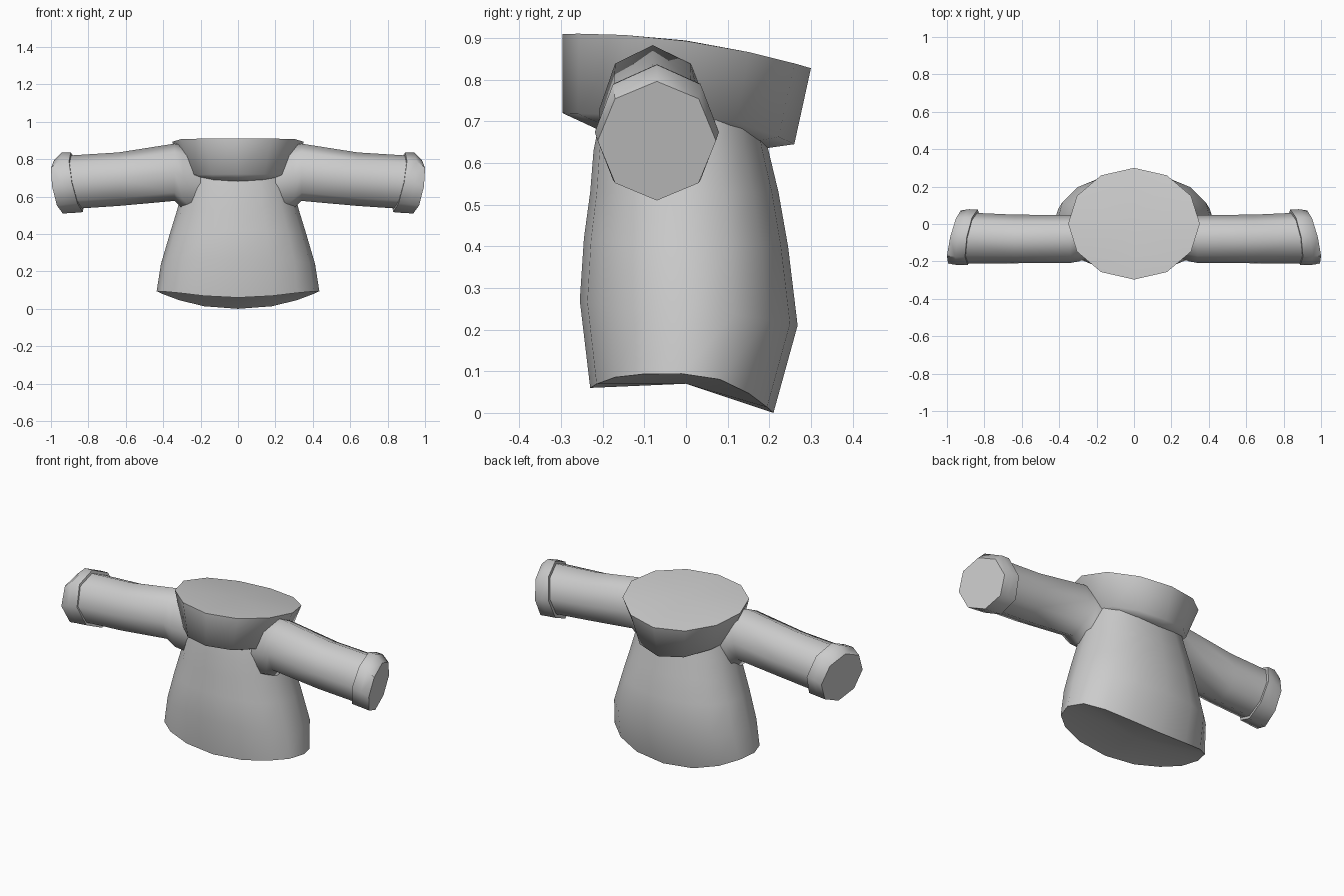
import bpy, bmesh, math

if "Cube" in bpy.data.objects:
    bpy.data.objects.remove(bpy.data.objects["Cube"])

cloth = bpy.data.materials.new("grey_cloth")
cloth.diffuse_color = (0.6, 0.6, 0.6, 1)
cloth.use_nodes = True
cloth.node_tree.nodes["Principled BSDF"].inputs["Base Color"].default_value = cloth.diffuse_color


def loft(name, rings, angle, base=None, dome=None):
    """Skin a list of point rings, close both ends, smooth by angle."""
    bm = bmesh.new()
    vr = [[bm.verts.new(p) for p in r] for r in rings]
    n = len(vr[0])
    for a, b in zip(vr, vr[1:]):
        for i in range(n):
            j = (i + 1) % n
            bm.faces.new((a[i], a[j], b[j], b[i]))
    for ring, centre in ((vr[0][::-1], base), (vr[-1], dome)):
        if centre:
            c = bm.verts.new(centre)
            for i in range(n):
                bm.faces.new((ring[i], ring[(i + 1) % n], c))
        else:
            bm.faces.new(ring)
    bmesh.ops.recalc_face_normals(bm, faces=bm.faces)
    me = bpy.data.meshes.new(name)
    bm.to_mesh(me)
    bm.free()
    me.materials.append(cloth)
    ob = bpy.data.objects.new(name, me)
    bpy.context.collection.objects.link(ob)
    bpy.ops.object.select_all(action='DESELECT')
    ob.select_set(True)
    bpy.context.view_layer.objects.active = ob
    bpy.ops.object.shade_smooth_by_angle(angle=math.radians(angle))
    return ob


def body_ring(n, rx, yf, yb, zf, zs, zb, power=2.0, front_pow=2):
    """Horizontal oval; height runs front -> side -> back."""
    pts = []
    for i in range(n):
        t = 2 * math.pi * i / n
        c, s = math.cos(t), math.sin(t)
        cx = math.copysign(abs(c) ** (2 / power), c)
        sy = math.copysign(abs(s) ** (2 / power), s)
        mid, half = (yf + yb) / 2, (yb - yf) / 2
        if s > 0:
            z = zs + (zb - zs) * s * s
        else:
            z = zs + (zf - zs) * abs(s) ** front_pow
        pts.append((rx * cx, mid + half * sy, z))
    return pts


# Torso, flaring to a wavy hem
loft("torso", [body_ring(16, *r) for r in (
    (0.435, -0.23, 0.21, 0.06, 0.094, 0.00, 2.2, 4),
    (0.412, -0.255, 0.268, 0.27, 0.24, 0.21, 2.2),
    (0.365, -0.245, 0.245, 0.42, 0.40, 0.40, 2.2),
    (0.325, -0.230, 0.222, 0.53, 0.53, 0.53, 2.2),
    (0.30, -0.222, 0.198, 0.63, 0.63, 0.63, 2.2),
    (0.27, -0.20, 0.18, 0.74, 0.74, 0.72, 2.2))], 60, base=(0, 0, 0.07))

# Wide collar with a sloping, filled top
under = body_ring(12, 0.25, -0.215, 0.19, 0.682, 0.70, 0.635)
lower = body_ring(12, 0.285, -0.297, 0.26, 0.72, 0.715, 0.645)
upper = [(x, y, 0.893 - 0.137 * y - 0.27 * y * y)
         for x, y, _ in body_ring(12, 0.352, -0.297, 0.30, 0, 0, 0)]
loft("collar", [under, lower, upper], 75, dome=(0, 0.0, 0.894))


def arm_ring(side, x, cy, cz, ry, rz, kz=0.0, ky=0.0):
    """Octagon across the arm, tilted by kz and ky."""
    pts = []
    for i in range(8):
        t = math.pi * i / 4
        dy, dz = ry * math.sin(t), rz * math.cos(t)
        pts.append((side * (x + kz * dz + ky * dy), cy + dy, cz + dz))
    return pts


for side, label in ((1, "right"), (-1, "left")):
    # Sleeve, widening where it joins the torso
    loft(label + "_sleeve", [arm_ring(side, *r) for r in (
        (0.20, -0.05, 0.68, 0.115, 0.18),
        (0.295, -0.072, 0.705, 0.128, 0.17),
        (0.34, -0.08, 0.730, 0.128, 0.153),
        (0.64, -0.08, 0.693, 0.13, 0.143),
        (0.89, -0.075, 0.677, 0.135, 0.142, 0.15, -0.2))], 60)
    # Cuff with a tilted flat end
    loft(label + "_cuff", [arm_ring(side, *r) for r in (
        (0.862, -0.07, 0.677, 0.125, 0.13, 0.2, -0.18),
        (0.862, -0.07, 0.677, 0.148, 0.16, 0.2, -0.18),
        (0.915, -0.07, 0.674, 0.149, 0.162, 0.16, -0.22),
        (0.960, -0.07, 0.653, 0.142, 0.143, 0.16, -0.24))], 50)
